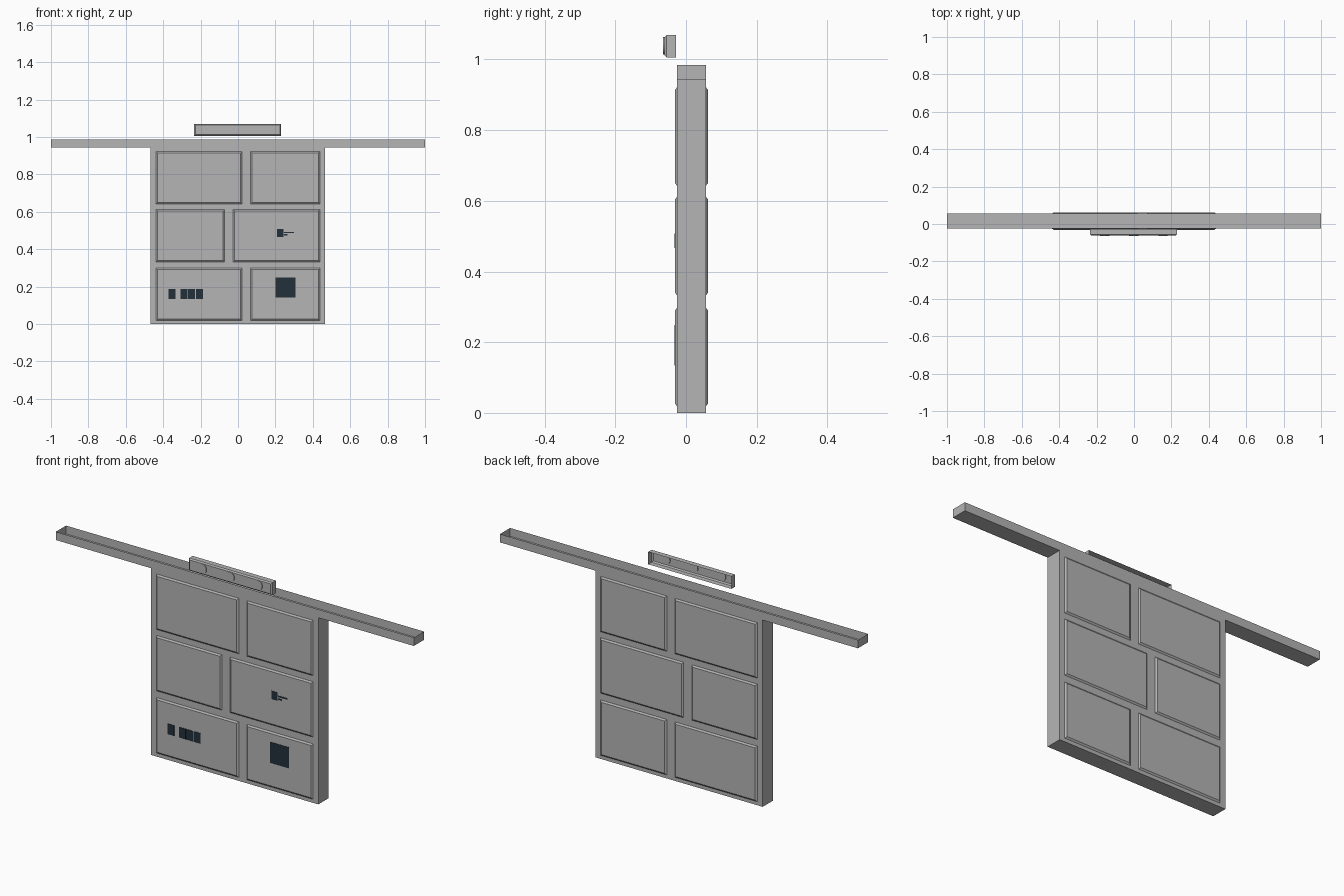
import bpy, bmesh, math

if "Cube" in bpy.data.objects:
    bpy.data.objects.remove(bpy.data.objects["Cube"])


def material(name, rgb):
    m = bpy.data.materials.new(name)
    m.diffuse_color = (*rgb, 1)
    m.use_nodes = True
    m.node_tree.nodes["Principled BSDF"].inputs["Base Color"].default_value = m.diffuse_color
    return m


GREY = material("wall grey", (0.46, 0.46, 0.46))
DARK = material("dark ink", (0.017, 0.03, 0.044))


def finish(name, bm, mat):
    bmesh.ops.recalc_face_normals(bm, faces=bm.faces)
    mesh = bpy.data.meshes.new(name)
    bm.to_mesh(mesh)
    bm.free()
    obj = bpy.data.objects.new(name, mesh)
    bpy.context.collection.objects.link(obj)
    mesh.materials.append(mat)
    return obj


def box(name, x0, x1, y0, y1, z0, z1, mat, open_top=False):
    bm = bmesh.new()
    bmesh.ops.create_cube(bm, size=1)
    for v in bm.verts:
        v.co.x = x1 if v.co.x > 0 else x0
        v.co.y = y1 if v.co.y > 0 else y0
        v.co.z = z1 if v.co.z > 0 else z0
    obj = finish(name, bm, mat)
    if open_top:
        bm = bmesh.new()
        bm.from_mesh(obj.data)
        top = [f for f in bm.faces if all(v.co.z > z1 - 1e-5 for v in f.verts)]
        bmesh.ops.delete(bm, geom=top, context='FACES')
        bm.to_mesh(obj.data)
        bm.free()
    return obj


def plate(name, x0, x1, z0, z1, rings, mat):
    """Open-backed raised plate: rings are (y, inset) from back to face."""
    bm = bmesh.new()
    prev = None
    for y, d in rings:
        ring = [bm.verts.new(c) for c in ((x0 + d, y, z0 + d), (x1 - d, y, z0 + d),
                                          (x1 - d, y, z1 - d), (x0 + d, y, z1 - d))]
        if prev:
            for i in range(4):
                j = (i + 1) % 4
                bm.faces.new((prev[i], prev[j], ring[j], ring[i]))
        prev = ring
    bm.faces.new(prev)
    obj = finish(name, bm, mat)
    # make the cap face away from the back ring
    out = rings[-1][0] - rings[0][0]
    if obj.data.polygons[-1].normal.y * out < 0:
        obj.data.flip_normals()
    return obj


# Wall slab and the open-topped trough beam above it
FRONT, BACK = -0.025, 0.056
box("wall_slab", -0.468, 0.466, FRONT, BACK, 0, 0.943, GREY)
box("trough_beam", -1, 1, FRONT, BACK, 0.943, 0.985, GREY, open_top=True)

# Staggered raised panels, the same on both faces
ROWS = [(0.018, 0.298, 0.022, 0.068), (0.332, 0.612, -0.072, -0.026),
        (0.642, 0.922, 0.022, 0.068)]
for r, (z0, z1, left_end, right_start) in enumerate(ROWS):
    for c, (x0, x1) in enumerate(((-0.438, left_end), (right_start, 0.438))):
        for side, y, s in (("front", FRONT, -1), ("back", BACK, 1)):
            plate(f"{side}_panel_{r}_{c}", x0, x1, z0, z1,
                  [(y, 0), (y + s * 0.006, 0.008)], GREY)

# Floating lamp housing: chamfered front, open back
plate("lamp_housing", -0.234, 0.231, 1.006, 1.069,
      [(-0.028, 0), (-0.055, 0), (-0.061, 0.006)], GREY)

# Three round lamps on the housing
for i, x in enumerate((-0.157, -0.001, 0.155)):
    bpy.ops.mesh.primitive_cylinder_add(vertices=24, radius=0.025, depth=0.008,
                                        location=(x, -0.061, 1.039),
                                        rotation=(math.pi / 2, 0, 0))
    lamp = bpy.context.object
    lamp.name = f"lamp_{i}"
    lamp.data.materials.append(GREY)
    bpy.ops.object.shade_smooth_by_angle()

# Thin dark printed marks on the front panels
MARKS = [("square_mark", 0.201, 0.308, 0.142, 0.248),
         ("block_mark_0", -0.371, -0.334, 0.134, 0.187),
         ("block_mark_1", -0.307, -0.270, 0.134, 0.187),
         ("block_mark_2", -0.267, -0.230, 0.134, 0.187),
         ("block_mark_3", -0.225, -0.188, 0.134, 0.187),
         ("small_mark", 0.209, 0.243, 0.466, 0.508),
         ("bar_mark_0", 0.247, 0.299, 0.486, 0.493),
         ("bar_mark_1", 0.247, 0.264, 0.472, 0.480)]
for name, x0, x1, z0, z1 in MARKS:
    box(name, x0, x1, -0.0325, -0.0305, z0, z1, DARK)
